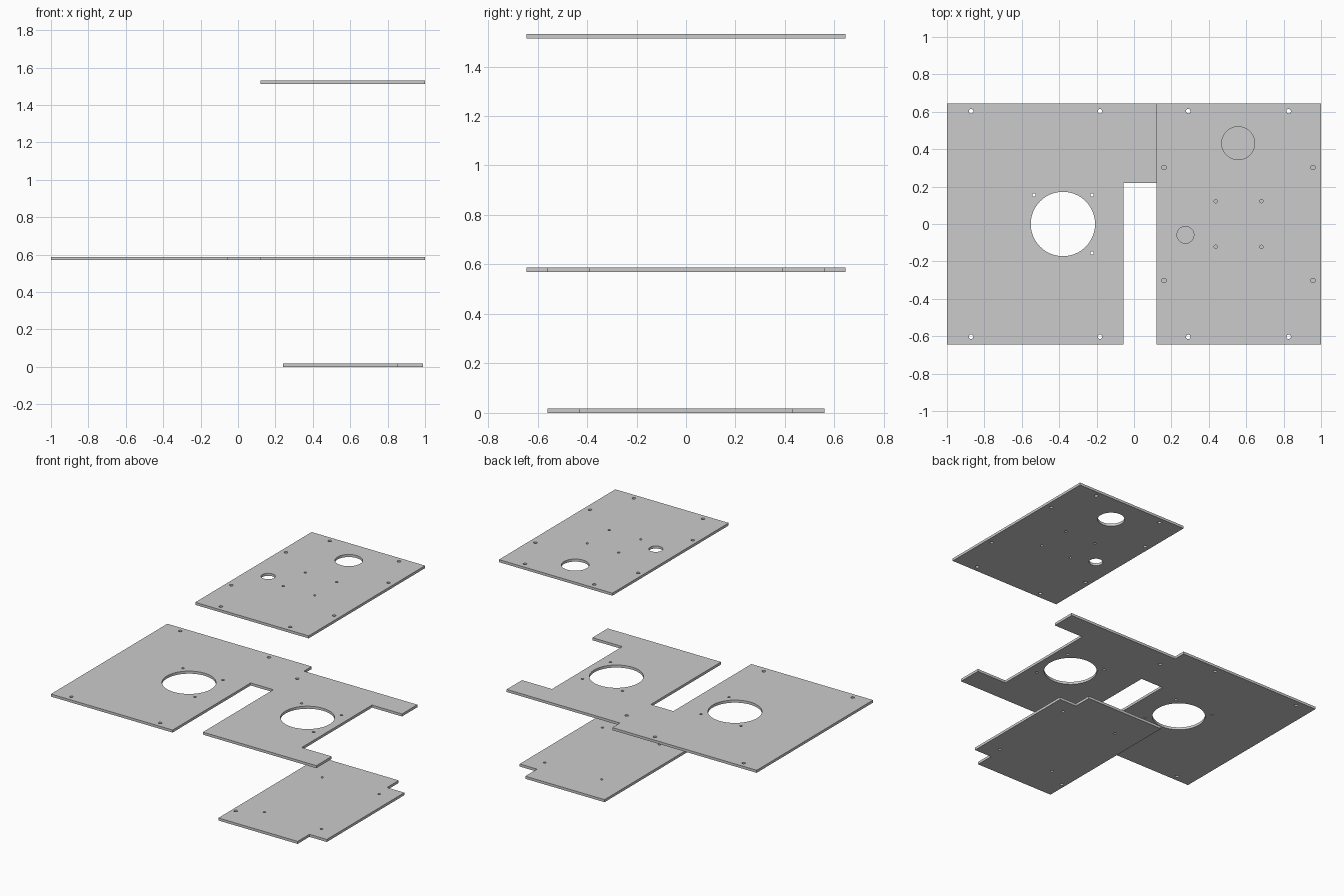
import bpy, bmesh
from math import cos, sin, tau

if "Cube" in bpy.data.objects:
    bpy.data.objects.remove(bpy.data.objects["Cube"])

T = 0.018  # sheet thickness


def plate(name, outline, holes, z):
    """Flat sheet: closed outline with round holes (x, y, radius), bottom face at z."""
    cu = bpy.data.curves.new(name, 'CURVE')
    cu.dimensions = '2D'
    cu.fill_mode = 'BOTH'
    cu.extrude = T / 2
    loops = [outline]
    for x, y, r in holes:
        n = 64 if r > 0.03 else 20
        loops.append([(x + r * cos(tau * i / n), y + r * sin(tau * i / n)) for i in range(n)])
    for pts in loops:
        sp = cu.splines.new('POLY')
        sp.points.add(len(pts) - 1)
        for p, (x, y) in zip(sp.points, pts):
            p.co = (x, y, 0, 1)
        sp.use_cyclic_u = True
    ob = bpy.data.objects.new(name, cu)
    bpy.context.collection.objects.link(ob)
    ob.location.z = z + T / 2
    bpy.ops.object.select_all(action='DESELECT')
    ob.select_set(True)
    bpy.context.view_layer.objects.active = ob
    bpy.ops.object.convert(target='MESH')
    ob = bpy.context.object
    ob.name = name
    # weld caps to walls
    bm = bmesh.new()
    bm.from_mesh(ob.data)
    bmesh.ops.remove_doubles(bm, verts=bm.verts, dist=1e-5)
    bmesh.ops.recalc_face_normals(bm, faces=bm.faces)
    bm.to_mesh(ob.data)
    bm.free()
    bpy.ops.object.shade_smooth_by_angle()
    return ob


def mirrored(xs, y, r):
    return [(x, s * y, r) for x in xs for s in (-1, 1)]


R, r = 0.012, 0.009  # mounting and small screw hole radii

# Bottom plate with a narrower end tab
plate("bottom_plate",
      [(0.24, -0.56), (0.855, -0.56), (0.855, -0.43), (0.99, -0.43),
       (0.99, 0.43), (0.855, 0.43), (0.855, 0.56), (0.24, 0.56)],
      [(0.27, -0.41, R)] + mirrored((0.43, 0.872), 0.32, r), 0)

# Middle plate with slot, end notch and two large openings
mid = mirrored((-0.871, -0.182), 0.603, R) + [(0.15, 0.443, R)]
for cx in (-0.38, 0.54):
    mid.append((cx, 0, 0.172))
    mid += [(cx + dx, dy, r) for dx, dy in ((-0.155, 0.155), (0.155, 0.155), (0.155, -0.155))]
plate("middle_plate",
      [(-1, -0.645), (-0.056, -0.645), (-0.056, 0.22), (0.12, 0.22),
       (0.12, -0.56), (1, -0.56), (1, -0.39), (0.767, -0.39),
       (0.767, 0.39), (1, 0.39), (1, 0.56), (0.12, 0.56),
       (0.12, 0.645), (-1, 0.645)],
      mid, 0.57)

# Top plate with two round openings
plate("top_plate",
      [(0.12, -0.645), (1, -0.645), (1, 0.645), (0.12, 0.645)],
      [(0.557, 0.432, 0.088), (0.275, -0.058, 0.045)]
      + mirrored((0.29, 0.827), 0.603, R)
      + mirrored((0.16, 0.957), 0.302, R)
      + mirrored((0.437, 0.681), 0.122, r), 1.513)
